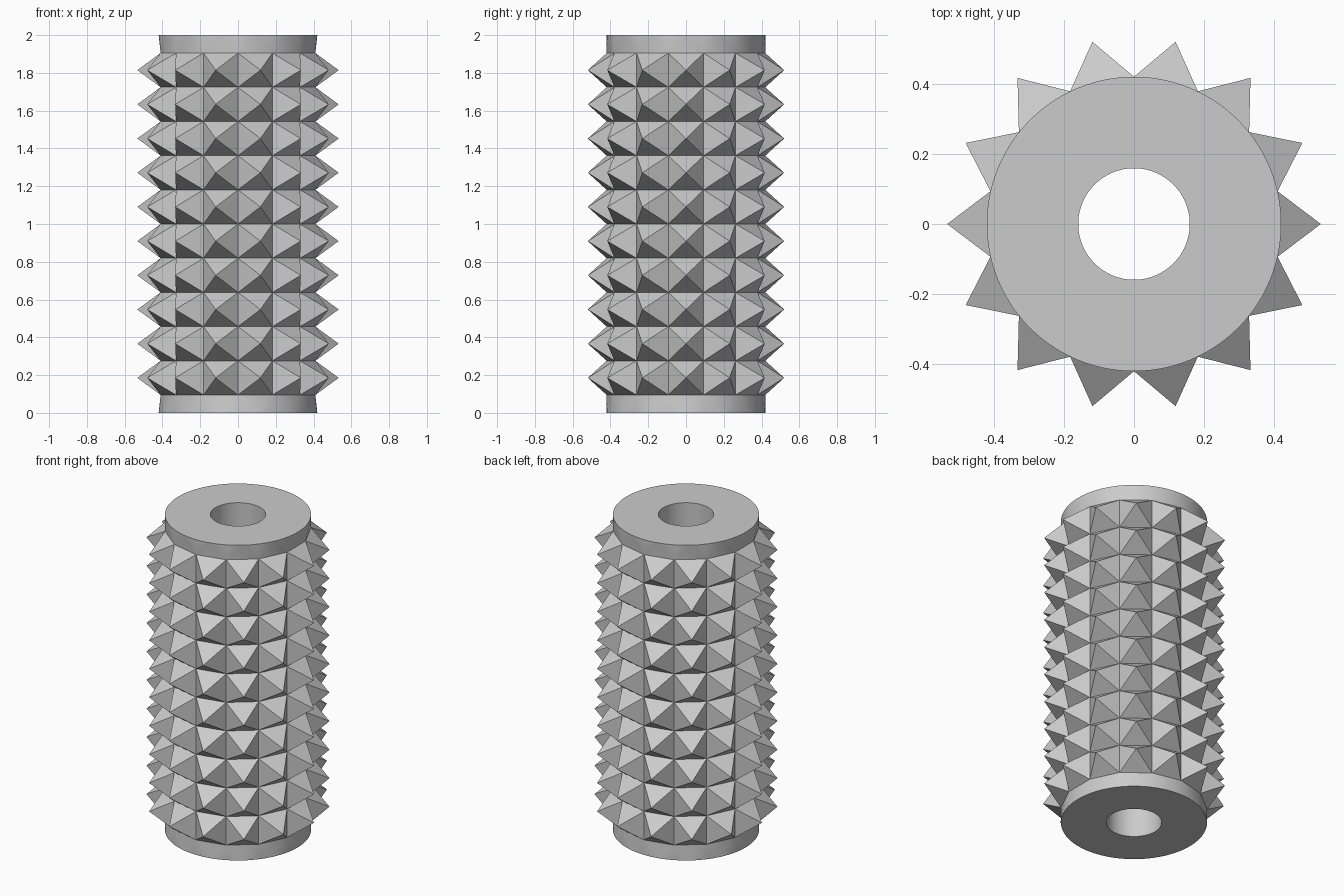
import bpy
import bmesh
from math import cos, sin, pi, radians

cube = bpy.data.objects.get("Cube")
if cube:
    bpy.data.objects.remove(cube, do_unlink=True)

SIDES, ROWS, SPLIT = 14, 10, 8           # spikes around, spikes up, collar steps per side
BODY_R, TIP_R, BORE_R = 0.42, 0.533, 0.159
HEIGHT, COLLAR = 2.0, 0.095
PITCH = (HEIGHT - 2 * COLLAR) / ROWS
STEP = 2 * pi / SIDES

grey = bpy.data.materials.new("grey")
grey.use_nodes = True
colour = (0.6, 0.6, 0.6, 1)
grey.diffuse_color = colour
grey.node_tree.nodes["Principled BSDF"].inputs["Base Color"].default_value = colour

bm = bmesh.new()


def ring(radius, z, count, turn=0.0):
    """A closed ring of vertices."""
    return [bm.verts.new((radius * cos(turn + i * 2 * pi / count),
                          radius * sin(turn + i * 2 * pi / count), z))
            for i in range(count)]


def bridge(a, b):
    """Quads between two rings of equal count."""
    for i in range(len(a)):
        j = (i + 1) % len(a)
        bm.faces.new((a[i], a[j], b[j], b[i]))


# Spiked body: one pyramid on every cell of the fourteen-sided drum
levels = [ring(BODY_R, COLLAR + r * PITCH, SIDES, -STEP / 2) for r in range(ROWS + 1)]
for r in range(ROWS):
    tips = ring(TIP_R, COLLAR + (r + 0.5) * PITCH, SIDES)
    for i, tip in enumerate(tips):
        j = (i + 1) % SIDES
        corners = (levels[r][i], levels[r][j], levels[r + 1][j], levels[r + 1][i])
        for k in range(4):
            bm.faces.new((corners[k], corners[(k + 1) % 4], tip))

# Collars: fans that turn the drum's polygon into a round rim
rims, bores = [], []
for drum, z in ((levels[0], 0), (levels[-1], HEIGHT)):
    n = SIDES * SPLIT
    rim = ring(BODY_R, z, n, -STEP / 2)
    for i in range(SIDES):
        nxt = drum[(i + 1) % SIDES]
        for s in range(SPLIT):
            a, b = rim[i * SPLIT + s], rim[(i * SPLIT + s + 1) % n]
            bm.faces.new((a, b, drum[i] if s < SPLIT // 2 else nxt))
        bm.faces.new((drum[i], nxt, rim[i * SPLIT + SPLIT // 2]))
    # Flat end ring around the bore
    bore = ring(BORE_R, z, n, -STEP / 2)
    bridge(rim, bore)
    bores.append(bore)

# Bore through the whole length
bridge(*bores)

bmesh.ops.recalc_face_normals(bm, faces=bm.faces)
mesh = bpy.data.meshes.new("spiked_roller")
bm.to_mesh(mesh)
bm.free()
mesh.materials.append(grey)
roller = bpy.data.objects.new("spiked_roller", mesh)
bpy.context.collection.objects.link(roller)

bpy.ops.object.select_all(action="DESELECT")
roller.select_set(True)
bpy.context.view_layer.objects.active = roller
bpy.ops.object.shade_smooth_by_angle(angle=radians(5))
